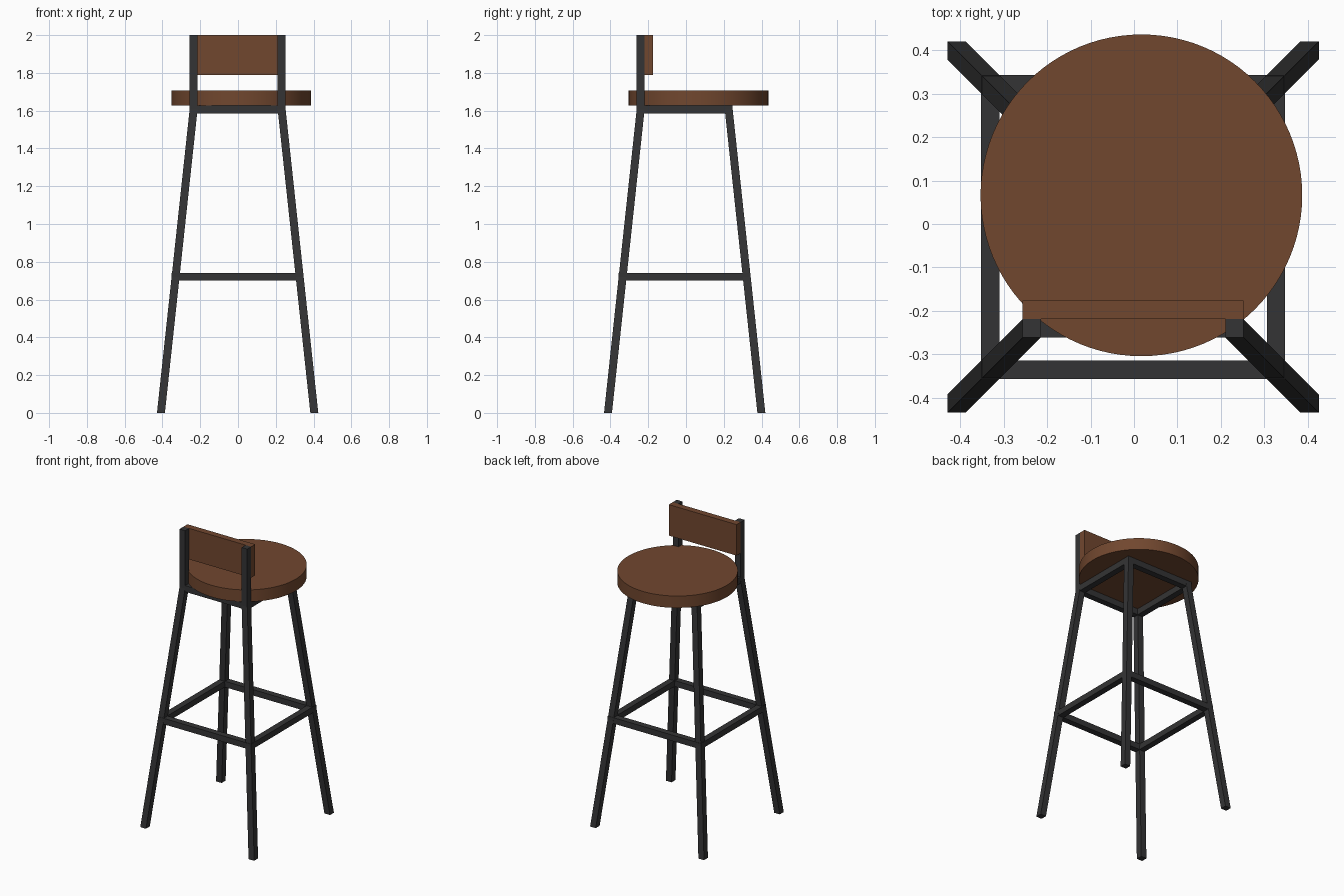
import bpy, bmesh, math
from mathutils import Vector

if "Cube" in bpy.data.objects:
    bpy.data.objects.remove(bpy.data.objects["Cube"])

CX, CY = -0.002, -0.007      # frame centre
T = 0.042                    # square tube width
TOP, FOOT = 0.233, 0.406     # half spacing of leg centres at top and floor
KNEE, FRAME_TOP = 1.607, 1.628


def material(name, rgb):
    m = bpy.data.materials.new(name)
    m.diffuse_color = (*rgb, 1)
    m.use_nodes = True
    m.node_tree.nodes["Principled BSDF"].inputs["Base Color"].default_value = m.diffuse_color
    return m


wood = material("brown wood", (0.165, 0.063, 0.028))
metal = material("dark metal", (0.034, 0.034, 0.035))


def finish(name, bm, mat):
    bmesh.ops.recalc_face_normals(bm, faces=bm.faces)
    me = bpy.data.meshes.new(name)
    bm.to_mesh(me)
    bm.free()
    me.materials.append(mat)
    ob = bpy.data.objects.new(name, me)
    bpy.context.collection.objects.link(ob)
    return ob


def box(name, lo, hi, mat):
    bm = bmesh.new()
    bmesh.ops.create_cube(bm, size=1)
    for v in bm.verts:
        v.co = Vector([(a + b) / 2 + c * (b - a) for a, b, c in zip(lo, hi, v.co)])
    return finish(name, bm, mat)


def tube(name, path, mat):
    """Square tube with horizontal cross-sections through the path points."""
    bm = bmesh.new()
    h = T / 2
    rings = [[bm.verts.new((x + i * h, y + j * h, z))
              for i, j in ((-1, -1), (1, -1), (1, 1), (-1, 1))] for x, y, z in path]
    for a, b in zip(rings, rings[1:]):
        for k in range(4):
            n = (k + 1) % 4
            bm.faces.new((a[k], a[n], b[n], b[k]))
    bm.faces.new(rings[0])
    bm.faces.new(rings[-1])
    return finish(name, bm, mat)


# Splayed legs; the pair at -y carries on upward as the backrest posts
for sy, row in ((-1, "backrest"), (1, "open")):
    for sx, side in ((-1, "left"), (1, "right")):
        top = (CX + sx * TOP, CY + sy * TOP)
        end = 2.0 if sy < 0 else FRAME_TOP
        tube(f"{row}_leg_{side}",
             [(CX + sx * FOOT, CY + sy * FOOT, 0), (*top, KNEE), (*top, end)], metal)


def square_frame(name, half, z0, z1):
    """Four rails joining the legs."""
    h = T / 2
    for s, tag in ((-1, "a"), (1, "b")):
        box(f"{name}_x_rail_{tag}", (CX - half - h, CY + s * half - h, z0),
            (CX + half + h, CY + s * half + h, z1), metal)
        box(f"{name}_y_rail_{tag}", (CX + s * half - h, CY - half + h, z0),
            (CX + s * half + h, CY + half - h, z1), metal)


square_frame("seat_frame", TOP, FRAME_TOP - T, FRAME_TOP)
square_frame("footrest", FOOT + (TOP - FOOT) * 0.72 / KNEE, 0.70, 0.74)

# Round seat
bm = bmesh.new()
bmesh.ops.create_cone(bm, cap_ends=True, segments=96, radius1=0.37, radius2=0.37, depth=0.08)
bmesh.ops.translate(bm, verts=bm.verts, vec=(0.017, 0.066, FRAME_TOP + 0.04))
seat = finish("seat", bm, wood)
bpy.context.view_layer.objects.active = seat
seat.select_set(True)
bpy.ops.object.shade_smooth_by_angle(angle=math.radians(30))

# Backrest board
box("backrest_board", (CX - TOP - T / 2, -0.219, 1.79), (CX + TOP + T / 2, -0.176, 2.0), wood)
